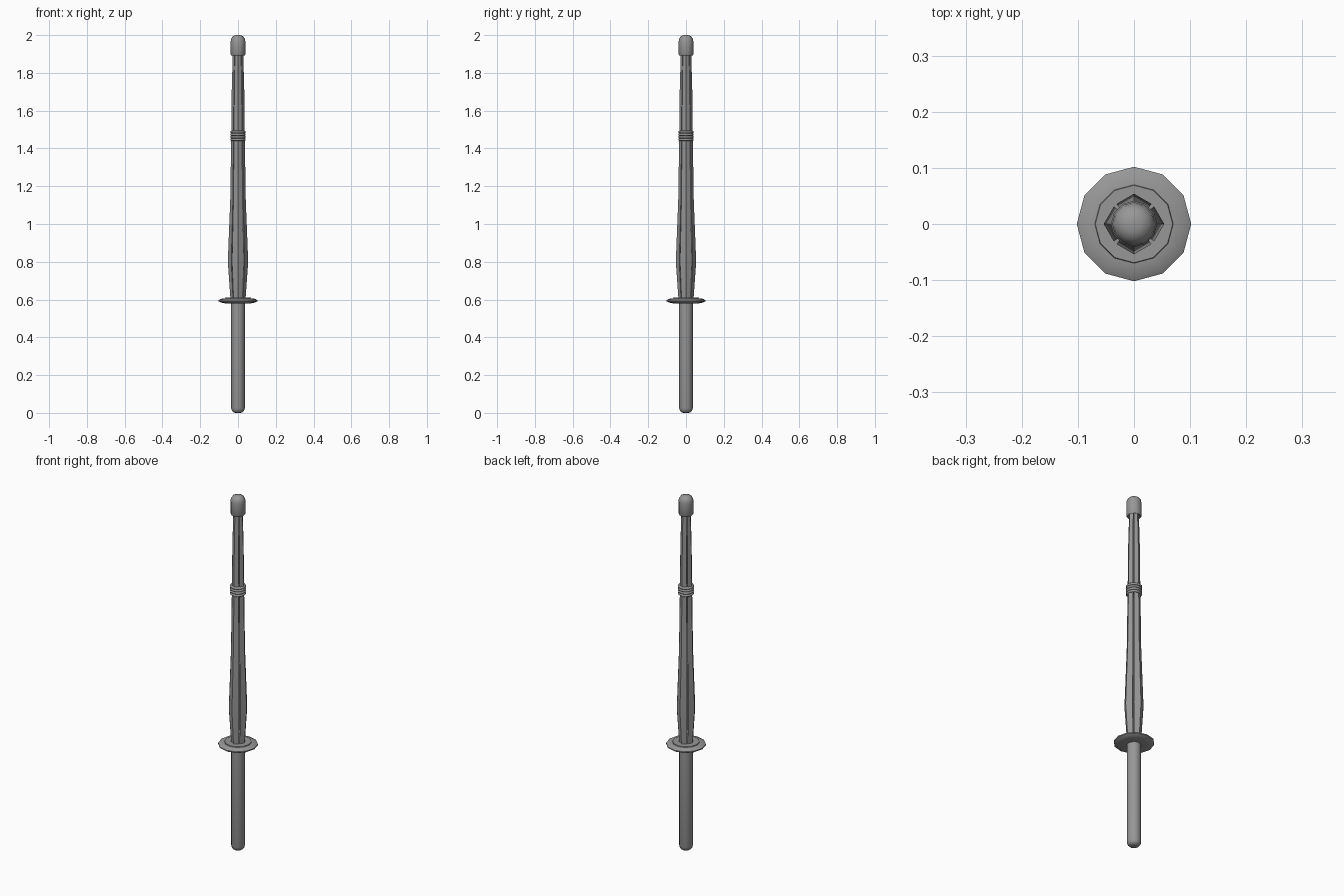
import bpy, bmesh
from math import sin, cos, pi, radians

if "Cube" in bpy.data.objects:
    bpy.data.objects.remove(bpy.data.objects["Cube"])

dark = bpy.data.materials.new("dark_grey")
dark.diffuse_color = (0.31, 0.31, 0.31, 1)
dark.use_nodes = True
dark.node_tree.nodes["Principled BSDF"].inputs["Base Color"].default_value = dark.diffuse_color


def finish(name, bm, angle):
    bmesh.ops.recalc_face_normals(bm, faces=bm.faces)
    mesh = bpy.data.meshes.new(name)
    bm.to_mesh(mesh)
    bm.free()
    mesh.materials.append(dark)
    ob = bpy.data.objects.new(name, mesh)
    bpy.context.collection.objects.link(ob)
    bpy.ops.object.select_all(action='DESELECT')
    ob.select_set(True)
    bpy.context.view_layer.objects.active = ob
    bpy.ops.object.shade_smooth_by_angle(angle=radians(angle))
    return ob


def loft(bm, rings, closed=False):
    """Skin a list of point rings, capping the ends or joining them."""
    rows = [[bm.verts.new(p) for p in ring] for ring in rings]
    n = len(rows[0])
    pairs = list(zip(rows, rows[1:])) + ([(rows[-1], rows[0])] if closed else [])
    for a, b in pairs:
        for i in range(n):
            j = (i + 1) % n
            bm.faces.new((a[i], a[j], b[j], b[i]))
    if not closed:
        bm.faces.new(rows[0][::-1])
        bm.faces.new(rows[-1])


def lathe(name, profile, sides=12, angle=50, closed=False):
    bm = bmesh.new()
    loft(bm, [[(r * cos(2 * pi * i / sides), r * sin(2 * pi * i / sides), z)
               for i in range(sides)] for r, z in profile], closed)
    return finish(name, bm, angle)


# Grip with rounded pommel
lathe("grip", [(0.012, 0), (0.024, 0.003), (0.032, 0.011), (0.036, 0.025),
               (0.036, 0.60)])

# Round hand guard: thin-edged disc with a slightly raised collar
lathe("guard", [(0.034, 0.580), (0.07, 0.580), (0.09, 0.584), (0.102, 0.591),
                (0.102, 0.597), (0.09, 0.604), (0.07, 0.606), (0.069, 0.610),
                (0.034, 0.610)], closed=True)

# Four bamboo staves separated by narrow slots
stations = [(0.59, 0.039), (0.80, 0.054), (1.13, 0.041), (1.46, 0.036),
            (1.72, 0.033), (1.92, 0.027)]
for k in range(4):
    bm = bmesh.new()
    rings = []
    for z, r in stations:
        section = [(0.25 * r, 0), (0.88 * r, -41.5), (r, 0), (0.88 * r, 41.5)]
        rings.append([(d * cos(k * pi / 2 + radians(a)),
                       d * sin(k * pi / 2 + radians(a)), z) for d, a in section])
    loft(bm, rings)
    finish(f"stave_{k + 1}", bm, 30)

# Binding: stacked cord wraps
for k in range(4):
    z = 1.44 + k * 0.0135
    lathe(f"binding_wrap_{k + 1}",
          [(0.033, z), (0.038, z + 0.001), (0.041, z + 0.004),
           (0.041, z + 0.0095), (0.038, z + 0.0125), (0.033, z + 0.0135)])

# Leather tip cap
lathe("tip_cap", [(0.026, 1.897), (0.035, 1.891), (0.039, 1.898), (0.039, 1.965),
                  (0.036, 1.981), (0.028, 1.993), (0.015, 1.999), (0.004, 2.0)])
